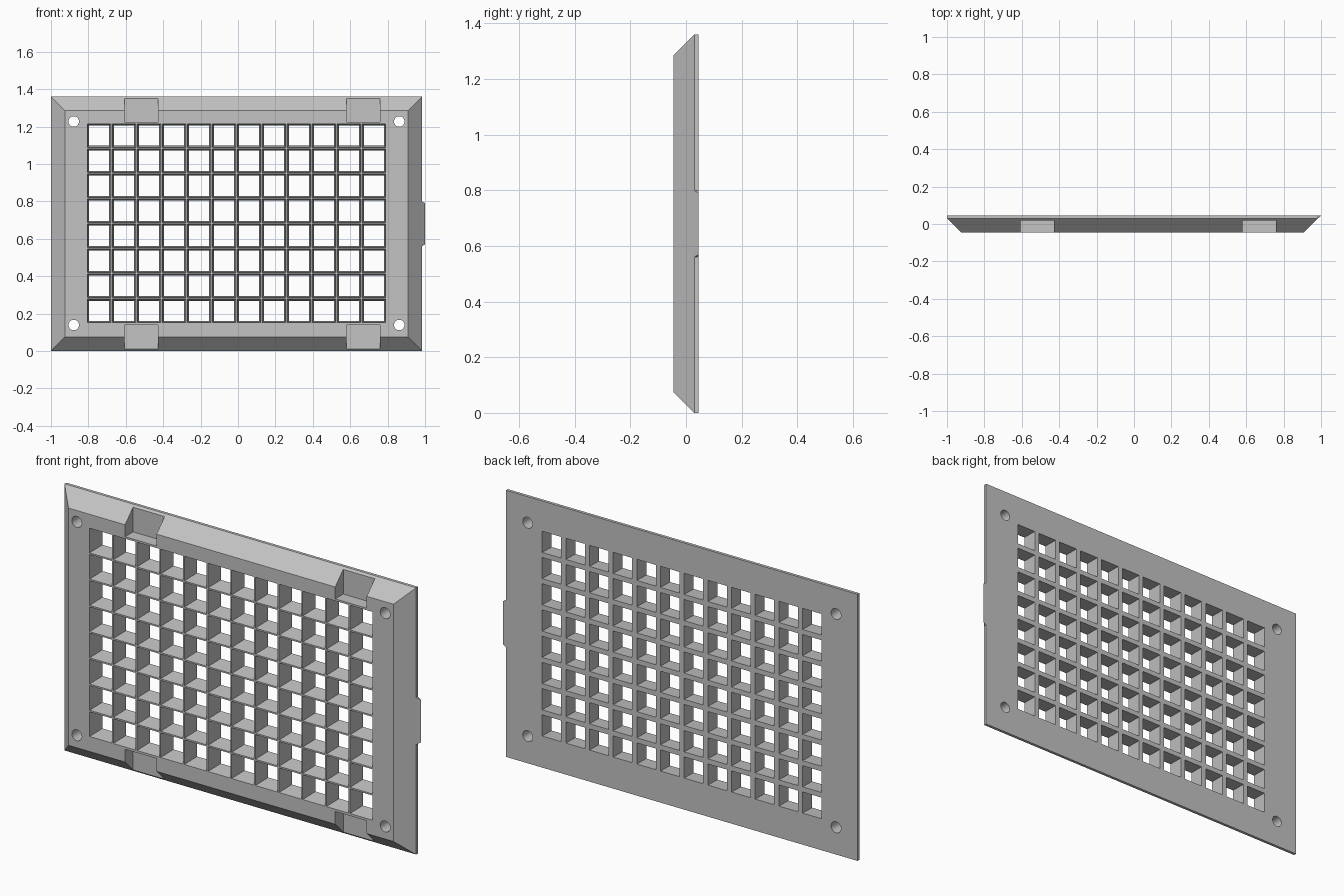
import bpy
import bmesh
import math

cube = bpy.data.objects.get("Cube")
if cube:
    bpy.data.objects.remove(cube, do_unlink=True)

grey = bpy.data.materials.new("plain_grey")
grey.use_nodes = True
colour = (0.55, 0.55, 0.55, 1)
grey.diffuse_color = colour
grey.node_tree.nodes["Principled BSDF"].inputs["Base Color"].default_value = colour


def loft(bm, rings):
    """Closed solid through rings of points."""
    rows = [[bm.verts.new(p) for p in ring] for ring in rings]
    n = len(rows[0])
    for a, b in zip(rows, rows[1:]):
        for i in range(n):
            j = (i + 1) % n
            bm.faces.new((a[i], a[j], b[j], b[i]))
    bm.faces.new(rows[0][::-1])
    bm.faces.new(rows[-1])


def rect(x0, x1, z0, z1, y):
    return [(x0, y, z0), (x1, y, z0), (x1, y, z1), (x0, y, z1)]


def circle(cx, cz, r, y, n=32):
    return [(cx + r * math.cos(2 * math.pi * i / n), y,
             cz + r * math.sin(2 * math.pi * i / n)) for i in range(n)]


def make(name, bm):
    bmesh.ops.recalc_face_normals(bm, faces=bm.faces)
    me = bpy.data.meshes.new(name)
    bm.to_mesh(me)
    bm.free()
    me.materials.append(grey)
    ob = bpy.data.objects.new(name, me)
    bpy.context.collection.objects.link(ob)
    return ob


def cut(target, bm, name):
    cutter = make(name, bm)
    cutter.hide_render = True
    mod = target.modifiers.new(name, 'BOOLEAN')
    mod.operation = 'DIFFERENCE'
    mod.solver = 'EXACT'
    mod.object = cutter
    bpy.context.view_layer.objects.active = target
    bpy.ops.object.modifier_apply(modifier=name)
    bpy.data.objects.remove(cutter, do_unlink=True)


FRONT, RIM, BACK = -0.045, 0.03, 0.045
LEFT, RIGHT, TOP = -1.0, 0.984, 1.36
BEVEL = RIM - FRONT
MID_X, MID_Z = (LEFT + RIGHT) / 2, TOP / 2

# Bevelled panel with a thin straight rim at the back
bm = bmesh.new()
loft(bm, [rect(LEFT + BEVEL, RIGHT - BEVEL, BEVEL, TOP - BEVEL, FRONT),
          rect(LEFT, RIGHT, 0, TOP, RIM),
          rect(LEFT, RIGHT, 0, TOP, BACK)])
panel = make("vent_panel", bm)

# Grid of square openings, narrowing slightly towards the back
COLS, ROWS = 12, 8
PITCH_X, PITCH_Z = 0.1336, 0.1338
FRONT_BAR, BACK_BAR, OVER = 0.008, 0.026, 0.01
slope = (BACK_BAR - FRONT_BAR) / (BACK - FRONT)
bm = bmesh.new()
for c in range(COLS):
    for r in range(ROWS):
        cx = MID_X + (c - (COLS - 1) / 2) * PITCH_X
        cz = MID_Z + 0.003 + (r - (ROWS - 1) / 2) * PITCH_Z
        rings = []
        for y in (FRONT - OVER, BACK + OVER):
            bar = FRONT_BAR + slope * (y - FRONT)
            hx, hz = (PITCH_X - bar) / 2, (PITCH_Z - bar) / 2
            rings.append(rect(cx - hx, cx + hx, cz - hz, cz + hz, y))
        loft(bm, rings)
cut(panel, bm, "grid_cutter")

# Round screw holes in the corners
bm = bmesh.new()
for sx in (-1, 1):
    for sz in (-1, 1):
        cx, cz = MID_X + sx * 0.87, MID_Z + 0.003 + sz * 0.544
        loft(bm, [circle(cx, cz, 0.028, y) for y in (FRONT - OVER, BACK + OVER)])
cut(panel, bm, "screw_hole_cutter")

# Clip notches in the top and bottom bevels
bm = bmesh.new()
for sx in (-1, 1):
    cx = MID_X + 0.084 + sx * 0.593
    for z0, z1 in ((-0.1, 0.14), (1.224, 1.46)):
        loft(bm, [rect(cx - 0.089, cx + 0.089, z0, z1, y)
                  for y in (FRONT - OVER, 0.02)])
cut(panel, bm, "notch_cutter")

# Latch tab continuing the bevel on the side
bm = bmesh.new()
loft(bm, [[(RIGHT, RIM, z), (1.0, BACK, z + tip), (RIGHT, BACK, z)]
          for z, tip in ((0.56, 0.01), (0.80, -0.01))])
tab = make("latch_tab", bm)

# Keep edges crisp, with smooth hole walls
bpy.ops.object.select_all(action='DESELECT')
panel.select_set(True)
bpy.context.view_layer.objects.active = panel
bpy.ops.object.shade_smooth_by_angle(angle=math.radians(20))
